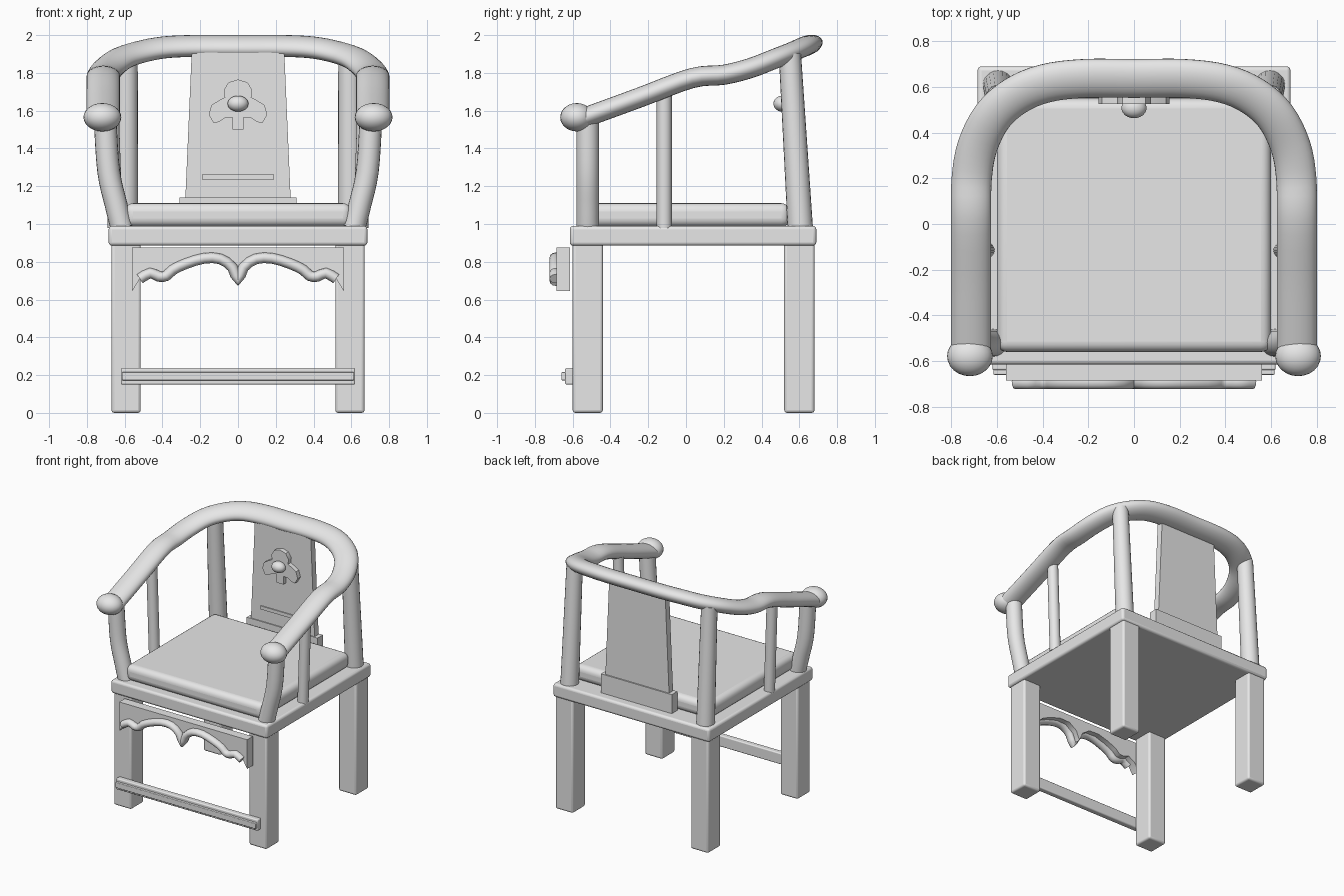
import bpy, bmesh, math
from mathutils import Vector

cube = bpy.data.objects.get("Cube")
if cube:
    bpy.data.objects.remove(cube, do_unlink=True)

GREY = (0.8, 0.8, 0.8, 1)
grey = bpy.data.materials.new("plain_grey")
grey.use_nodes = True
grey.diffuse_color = GREY
grey.node_tree.nodes["Principled BSDF"].inputs["Base Color"].default_value = GREY


def finish(name, bm, bevel=0, segments=3):
    """Turn a bmesh into a named, shaded object."""
    bmesh.ops.recalc_face_normals(bm, faces=bm.faces)
    mesh = bpy.data.meshes.new(name)
    bm.to_mesh(mesh)
    bm.free()
    mesh.materials.append(grey)
    ob = bpy.data.objects.new(name, mesh)
    bpy.context.collection.objects.link(ob)
    if bevel:
        mod = ob.modifiers.new("soft_edges", "BEVEL")
        mod.width, mod.segments = bevel, segments
    bpy.ops.object.select_all(action="DESELECT")
    ob.select_set(True)
    bpy.context.view_layer.objects.active = ob
    bpy.ops.object.shade_smooth_by_angle(angle=math.radians(40))
    return ob


def box(name, x, y, z, bevel=0, segments=3):
    bm = bmesh.new()
    bmesh.ops.create_cube(bm, size=1)
    for v in bm.verts:
        v.co = [a + (b - a) * (c + 0.5) for (a, b), c in zip((x, y, z), v.co)]
    return finish(name, bm, bevel, segments)


def ball(name, centre, radii):
    bm = bmesh.new()
    bmesh.ops.create_uvsphere(bm, u_segments=24, v_segments=14, radius=1)
    for v in bm.verts:
        v.co = [c + r * p for c, r, p in zip(centre, radii, v.co)]
    return finish(name, bm)


def plate(name, outline, y_front, y_back):
    """Extrude an x-z outline in depth."""
    bm = bmesh.new()
    face = bm.faces.new([bm.verts.new((x, y_front, z)) for x, z in outline])
    out = bmesh.ops.extrude_face_region(bm, geom=[face])["geom"]
    for v in out:
        if isinstance(v, bmesh.types.BMVert):
            v.co.y = y_back
    return finish(name, bm)


def spline(points, steps):
    """Catmull-Rom curve through the points."""
    p = [Vector(q) for q in points]
    p = [2 * p[0] - p[1]] + p + [2 * p[-1] - p[-2]]
    path = []
    for a, b, c, d in zip(p, p[1:], p[2:], p[3:]):
        for i in range(steps):
            t = i / steps
            path.append(b + 0.5 * t * (c - a + t * (2 * a - 5 * b + 4 * c - d
                                                   + t * (3 * b - a - 3 * c + d))))
    return path + [p[-2]]


def tube(name, path, wide, thick, up, sides=20, taper=1):
    """Sweep an ellipse along a path; up fixes its thin direction."""
    bm = bmesh.new()
    rings = []
    for i, p in enumerate(path):
        tangent = (path[min(i + 1, len(path) - 1)] - path[max(i - 1, 0)]).normalized()
        side = tangent.cross(Vector(up)).normalized()
        normal = side.cross(tangent)
        k = 1 + (taper - 1) * i / (len(path) - 1)
        rings.append([bm.verts.new(p + k * (side * wide * math.cos(a) + normal * thick * math.sin(a)))
                      for a in (math.tau * j / sides for j in range(sides))])
    for r, s in zip(rings, rings[1:]):
        for j in range(sides):
            n = (j + 1) % sides
            bm.faces.new((r[j], r[n], s[n], s[j]))
    bm.faces.new(rings[0])
    bm.faces.new(rings[-1])
    return finish(name, bm)


def mirrored(half):
    """Complete a right half that starts on the centre line."""
    return [(-q[0], *q[1:]) for q in reversed(half[1:])] + half


# Seat and cushion
box("seat_board", (-0.685, 0.685), (-0.615, 0.69), (0.885, 0.99), 0.018)
box("cushion", (-0.6, 0.6), (-0.56, 0.55), (0.985, 1.11), 0.045, 5)

# Paired legs, posts and arm ends
for side, s in (("left", 1), ("right", -1)):
    leg_x = sorted((s * 0.515, s * 0.67))
    box("front_leg_" + side, leg_x, (-0.6, -0.44), (0, 0.9), 0.015)
    box("back_leg_" + side, leg_x, (0.52, 0.68), (0, 0.9), 0.015)
    post = [(s * 0.615, -0.52, 0.98), (s * 0.645, -0.52, 1.1),
            (s * 0.685, -0.52, 1.28), (s * 0.705, -0.52, 1.57)]
    tube("front_post_" + side, spline(post, 4), 0.06, 0.06, (0, 1, 0))
    post = [(s * 0.65, -0.115, 0.98), (s * 0.675, -0.115, 1.72)]
    tube("middle_post_" + side, spline(post, 1), 0.04, 0.04, (0, 1, 0))
    post = [(s * 0.595, 0.605, 0.98), (s * 0.59, 0.55, 1.9)]
    tube("back_post_" + side, spline(post, 1), 0.067, 0.067, (0, 1, 0), taper=0.88)
    ball("arm_knob_" + side, (s * 0.718, -0.578, 1.565), (0.1, 0.088, 0.075))

# Continuous curved arm and back rail
rail = [(0, 0.637, 1.943), (0.22, 0.637, 1.943), (0.39, 0.615, 1.935),
        (0.52, 0.56, 1.91), (0.62, 0.47, 1.875), (0.685, 0.34, 1.825),
        (0.71, 0.2, 1.79), (0.713, 0.03, 1.772), (0.713, -0.25, 1.668), (0.713, -0.56, 1.555)]
tube("arm_rail", spline(mirrored(rail), 4), 0.088, 0.053, (0, -0.33, 0.94), 24)

# Back splat with its foot, strip and flower
plate("back_splat", [(-0.285, 0.99), (0.285, 0.99), (0.245, 1.91), (-0.245, 1.91)], 0.56, 0.61)
box("splat_foot", (-0.31, 0.31), (0.552, 0.62), (0.985, 1.14))
box("splat_strip", (-0.19, 0.19), (0.552, 0.565), (1.235, 1.262))
flower = [(0, 1.765), (0.05, 1.75), (0.075, 1.71), (0.07, 1.67), (0.1, 1.655),
          (0.14, 1.63), (0.155, 1.58), (0.13, 1.535), (0.1, 1.54), (0.07, 1.56),
          (0.03, 1.565), (0.03, 1.5)]
plate("splat_flower", mirrored(flower), 0.525, 0.565)
ball("flower_boss", (0, 0.508, 1.637), (0.055, 0.045, 0.042))

# Scalloped front apron with its moulding
wave = [(0, 0.7), (0.03, 0.77), (0.095, 0.815), (0.18, 0.818), (0.275, 0.79),
        (0.345, 0.757), (0.38, 0.725), (0.42, 0.722), (0.465, 0.74), (0.52, 0.71)]
plate("apron", mirrored(wave + [(0.56, 0.645), (0.56, 0.875)]), -0.685, -0.615)
moulding = [(x, -0.69, z) for x, z in mirrored(wave)]
tube("apron_moulding", spline(moulding, 2), 0.028, 0.033, (0, 1, 0), 12)

# Front stretcher
box("stretcher", (-0.62, 0.62), (-0.64, -0.595), (0.15, 0.238), 0.008)
box("stretcher_strip", (-0.615, 0.615), (-0.66, -0.63), (0.172, 0.216), 0.005)
